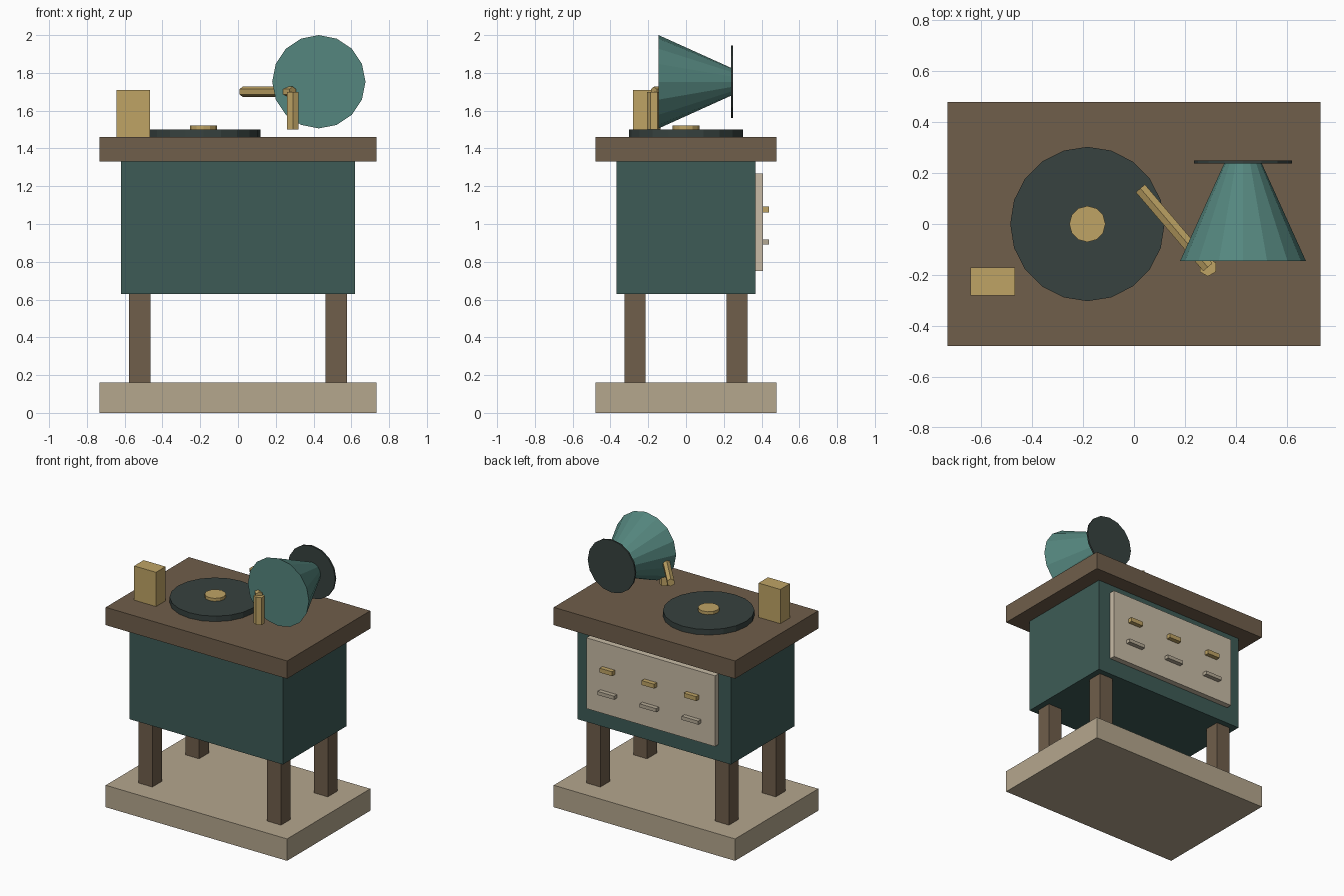
import bpy, bmesh
from mathutils import Vector

if "Cube" in bpy.data.objects:
    bpy.data.objects.remove(bpy.data.objects["Cube"])


def material(name, rgb):
    m = bpy.data.materials.new(name)
    m.diffuse_color = (*rgb, 1.0)
    m.use_nodes = True
    m.node_tree.nodes["Principled BSDF"].inputs["Base Color"].default_value = m.diffuse_color
    return m


WOOD = material("wood", (0.16, 0.112, 0.07))
STONE = material("stone", (0.46, 0.385, 0.27))
TEAL = material("dark_teal", (0.047, 0.105, 0.093))
HORN = material("horn_teal", (0.09, 0.24, 0.21))
DARK = material("record_dark", (0.038, 0.054, 0.05))
BRASS = material("brass", (0.52, 0.37, 0.13))
CREAM = material("cream", (0.58, 0.50, 0.38))
TAUPE = material("taupe", (0.46, 0.40, 0.30))


def finish(name, bm, mat):
    mesh = bpy.data.meshes.new(name)
    bm.to_mesh(mesh)
    bm.free()
    mesh.materials.append(mat)
    obj = bpy.data.objects.new(name, mesh)
    bpy.context.collection.objects.link(obj)
    return obj


def box(name, x, y, z, mat):
    """Box from (min, max) ranges on each axis."""
    bm = bmesh.new()
    bmesh.ops.create_cube(bm, size=1)
    for v in bm.verts:
        v.co = Vector([(r[0] + r[1]) / 2 + c * (r[1] - r[0])
                       for r, c in zip((x, y, z), v.co)])
    return finish(name, bm, mat)


def rod(name, a, b, r1, r2, sides, mat):
    """Faceted cylinder or cone frustum from point a to point b."""
    a, b = Vector(a), Vector(b)
    d = b - a
    bm = bmesh.new()
    bmesh.ops.create_cone(bm, cap_ends=True, segments=sides,
                          radius1=r1, radius2=r2, depth=d.length)
    obj = finish(name, bm, mat)
    obj.location = (a + b) / 2
    obj.rotation_euler = d.to_track_quat('Z', 'Y').to_euler()
    return obj


# Plinth, cabinet and table top
box("base", (-0.733, 0.733), (-0.48, 0.48), (0, 0.16), STONE)
box("cabinet", (-0.62, 0.62), (-0.367, 0.367), (0.63, 1.33), TEAL)
box("table_top", (-0.733, 0.733), (-0.48, 0.48), (1.33, 1.46), WOOD)

# Four legs
for sx, side in ((-1, "left"), (1, "right")):
    for sy, end in ((-1, "front"), (1, "back")):
        cx, cy = 0.52 * sx, 0.27 * sy
        box(f"{end}_{side}_leg", (cx - 0.056, cx + 0.056),
            (cy - 0.056, cy + 0.056), (0.16, 0.63), WOOD)

# Back panel with two rows of handles
box("back_panel", (-0.52, 0.52), (0.367, 0.408), (0.75, 1.267), CREAM)
for i, cx in enumerate((-0.34, 0, 0.34), 1):
    box(f"upper_handle_{i}", (cx - 0.05, cx + 0.05), (0.408, 0.44), (1.06, 1.092), BRASS)
    box(f"lower_handle_{i}", (cx - 0.067, cx + 0.067), (0.408, 0.44), (0.892, 0.918), TAUPE)

# Record and its label
rod("record", (-0.183, 0, 1.46), (-0.183, 0, 1.50), 0.303, 0.303, 20, DARK)
rod("record_label", (-0.183, 0, 1.50), (-0.183, 0, 1.522), 0.071, 0.071, 12, BRASS)

# Small brass block
box("brass_block", (-0.643, -0.467), (-0.28, -0.17), (1.46, 1.71), BRASS)

# Tone arm on its post
rod("arm_post", (0.29, -0.17, 1.50), (0.29, -0.17, 1.70), 0.036, 0.036, 6, BRASS)
rod("tone_arm", (0.025, 0.14, 1.70), (0.29, -0.17, 1.70), 0.027, 0.027, 6, BRASS)

# Horn with its rear disc
rod("horn", (0.428, -0.145, 1.753), (0.428, 0.24, 1.753), 0.247, 0.073, 16, HORN)
rod("horn_disc", (0.428, 0.237, 1.753), (0.428, 0.249, 1.753), 0.192, 0.192, 16, DARK)
